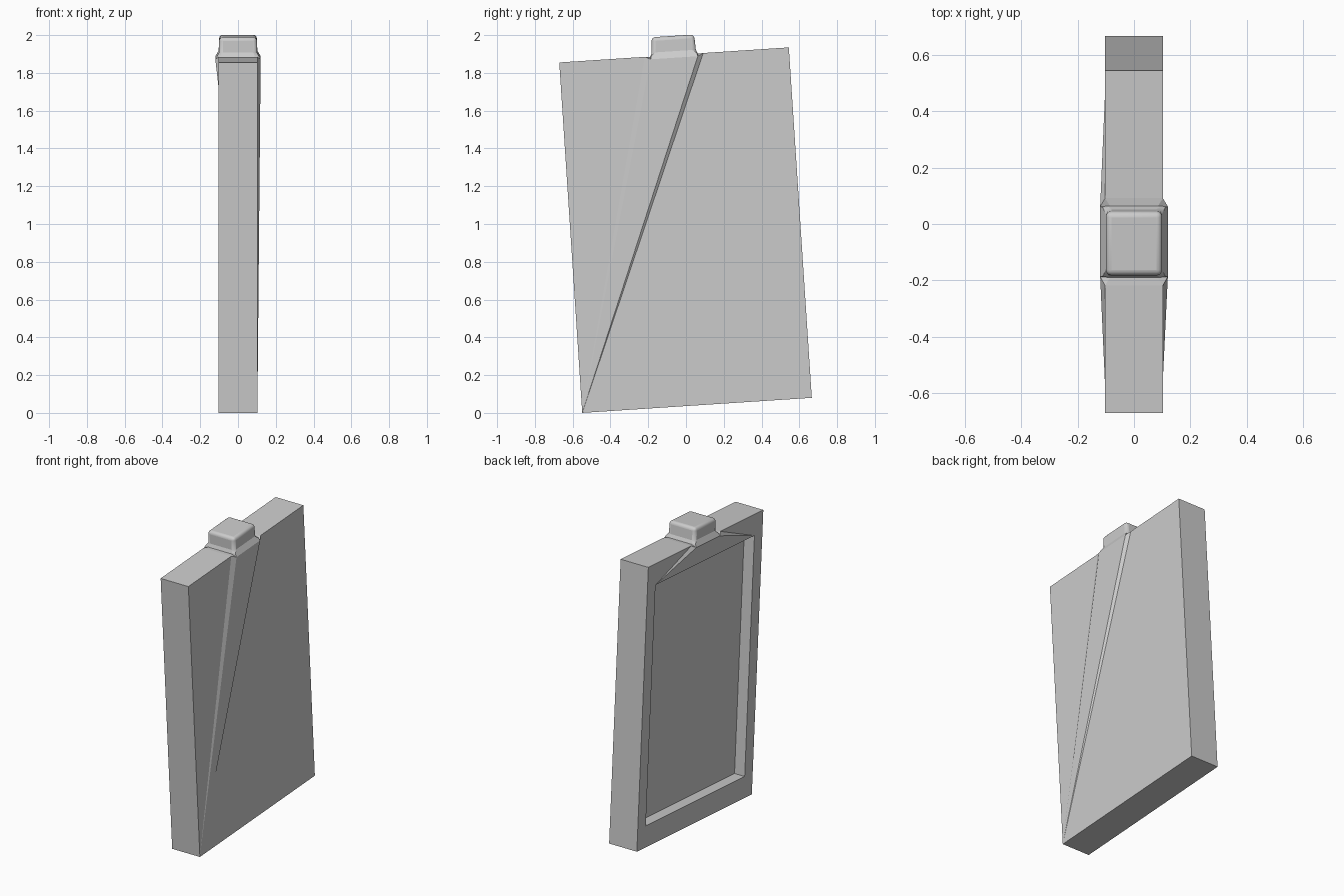
import bpy, bmesh, math
from mathutils import Matrix

if "Cube" in bpy.data.objects:
    bpy.data.objects.remove(bpy.data.objects["Cube"])

HX, HU, HV = 0.1025, 0.609, 0.9295      # half thickness, width, height of the slab
RU, RV, DEPTH = HU - 0.085, HV - 0.142, 0.075   # recess half sizes and depth

bm = bmesh.new()
cache = {}


def vert(x, u, v):
    key = (round(x, 5), round(u, 5), round(v, 5))
    if key not in cache:
        cache[key] = bm.verts.new(key)
    return cache[key]


def face(*pts):
    return bm.faces.new([vert(*p) for p in pts])


# named points; a = side in x, b = side in width
def TOP(a, b): return (a * HX, b * HU, HV)
def BOT(a, b): return (a * HX, b * HU, -HV)
def EDGE(a, b): return (a * HX, b * 0.155, HV)
def FLARE(a, b): return (a * 0.12, b * 0.125, HV - 0.015)
def GROOVE(a, b): return (a * 0.085, b * 0.127, HV - 0.002)
def NECK(a, b): return (a * 0.1, b * 0.117, HV + 0.02)
def KNOB(a, b): return (a * 0.1, b * 0.113, HV + 0.101)
def RIM(b, c): return (-HX, b * RU, c * RV)
def FLOOR(b, c): return (-HX + DEPTH, b * RU, c * RV)


# slab ends and underside
face(BOT(1, -1), BOT(1, 1), BOT(-1, 1), BOT(-1, -1))
for b in (-1, 1):
    face(BOT(1, b), TOP(1, b), TOP(-1, b), BOT(-1, b))
    # top surface, groove and knob end wall
    face(TOP(1, b), EDGE(1, b), EDGE(-1, b), TOP(-1, b))
    face(EDGE(1, b), GROOVE(1, b), GROOVE(-1, b), EDGE(-1, b))
    face(GROOVE(1, b), NECK(1, b), NECK(-1, b), GROOVE(-1, b))
    face(NECK(1, b), KNOB(1, b), KNOB(-1, b), NECK(-1, b))
    # pointed flares at the knob corners
    for a in (-1, 1):
        face(EDGE(a, b), FLARE(a, b), GROOVE(a, b))
        face(FLARE(a, b), NECK(a, b), GROOVE(a, b))

# knob sides and top
for a in (-1, 1):
    face(FLARE(a, -1), FLARE(a, 1), NECK(a, 1), NECK(a, -1))
    face(NECK(a, -1), NECK(a, 1), KNOB(a, 1), KNOB(a, -1))
face(KNOB(1, -1), KNOB(1, 1), KNOB(-1, 1), KNOB(-1, -1))

# plain face, fanned from one lower corner up to the flares
fan = [TOP(1, -1), EDGE(1, -1), FLARE(1, -1), FLARE(1, 1), EDGE(1, 1), TOP(1, 1), BOT(1, 1)]
for p, q in zip(fan, fan[1:]):
    face(BOT(1, -1), p, q)

# recessed face: frame, walls and floor
for b in (-1, 1):
    face(BOT(-1, b), TOP(-1, b), RIM(b, 1), RIM(b, -1))
    face(TOP(-1, b), EDGE(-1, b), RIM(b, 1))
    face(EDGE(-1, b), FLARE(-1, b), RIM(b, 1))
    face(RIM(b, -1), RIM(b, 1), FLOOR(b, 1), FLOOR(b, -1))
    face(RIM(-1, b), RIM(1, b), FLOOR(1, b), FLOOR(-1, b))
face(FLARE(-1, -1), FLARE(-1, 1), RIM(1, 1))
face(FLARE(-1, -1), RIM(1, 1), RIM(-1, 1))
face(BOT(-1, -1), BOT(-1, 1), RIM(1, -1), RIM(-1, -1))
face(FLOOR(-1, -1), FLOOR(1, -1), FLOOR(1, 1), FLOOR(-1, 1))
bmesh.ops.recalc_face_normals(bm, faces=bm.faces)

# soften the knob edges
edges = {e for a in (-1, 1) for b in (-1, 1) for e in vert(*KNOB(a, b)).link_edges}
res = bmesh.ops.bevel(bm, geom=list(edges), offset=0.02, segments=4, profile=0.5, affect='EDGES')
for f in res['faces']:
    f.smooth = True

# lean the whole panel
bm.transform(Matrix.Translation((0, -0.0025, 0.9675)) @ Matrix.Rotation(math.radians(3.75), 4, 'X'))

mesh = bpy.data.meshes.new("leaning_panel")
bm.to_mesh(mesh)
bm.free()
obj = bpy.data.objects.new("leaning_panel", mesh)
bpy.context.collection.objects.link(obj)
